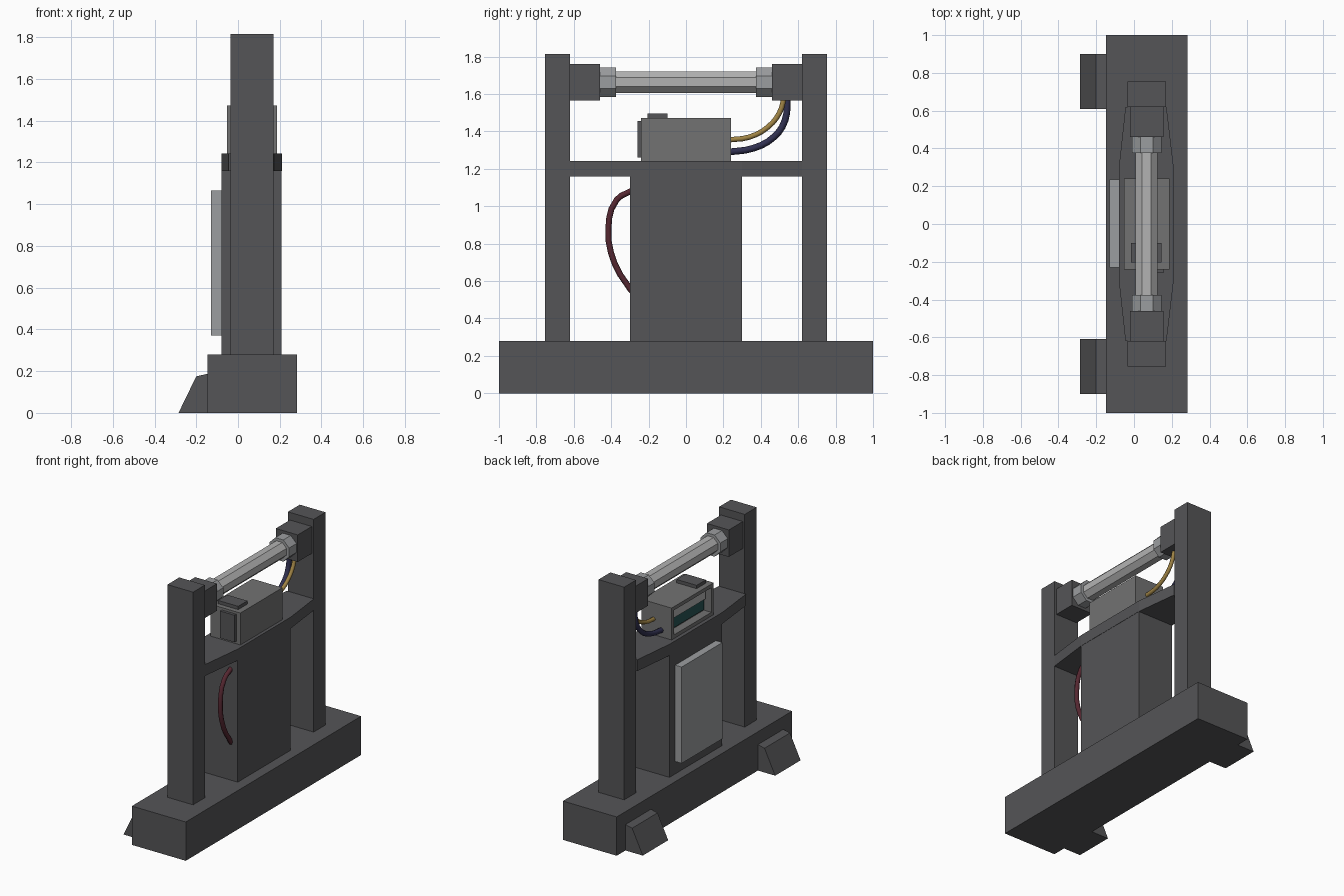
import bpy, bmesh, math

if "Cube" in bpy.data.objects:
    bpy.data.objects.remove(bpy.data.objects["Cube"])


def material(name, r, g, b):
    m = bpy.data.materials.new(name)
    m.diffuse_color = (r, g, b, 1)
    m.use_nodes = True
    m.node_tree.nodes["Principled BSDF"].inputs["Base Color"].default_value = m.diffuse_color
    return m


DARK = material("dark_grey", 0.09, 0.09, 0.095)
MID = material("mid_grey", 0.17, 0.17, 0.17)
LIGHT = material("light_grey", 0.33, 0.34, 0.35)
STEEL = material("steel", 0.45, 0.45, 0.45)
TEAL = material("dark_teal", 0.02, 0.09, 0.09)
YELLOW = material("cable_yellow", 0.35, 0.23, 0.06)
NAVY = material("cable_navy", 0.03, 0.03, 0.08)
RED = material("cable_red", 0.09, 0.02, 0.03)


def finish(bm, name, mat):
    bmesh.ops.recalc_face_normals(bm, faces=bm.faces)
    me = bpy.data.meshes.new(name)
    bm.to_mesh(me)
    bm.free()
    me.materials.append(mat)
    ob = bpy.data.objects.new(name, me)
    bpy.context.collection.objects.link(ob)
    return ob


def prism(name, outline, offset, mat):
    """Extrude a closed planar outline along an offset."""
    bm = bmesh.new()
    face = bm.faces.new([bm.verts.new(p) for p in outline])
    ext = bmesh.ops.extrude_face_region(bm, geom=[face], use_keep_orig=True)
    verts = [v for v in ext["geom"] if isinstance(v, bmesh.types.BMVert)]
    bmesh.ops.translate(bm, verts=verts, vec=offset)
    return finish(bm, name, mat)


def box(name, x, y, z, mat):
    outline = [(x[0], y[0], z[0]), (x[1], y[0], z[0]), (x[1], y[1], z[0]), (x[0], y[1], z[0])]
    return prism(name, outline, (0, 0, z[1] - z[0]), mat)


def octagon_bar(name, y0, y1, half_width, mat):
    """Flat-topped octagonal bar along y on the lamp axis."""
    r = half_width / math.cos(math.pi / 8)
    angles = [math.pi / 8 + i * math.pi / 4 for i in range(8)]
    outline = [(0.067 + r * math.cos(a), y0, 1.663 + r * math.sin(a)) for a in angles]
    return prism(name, outline, (0, y1 - y0, 0), mat)


def cable(name, x, path, radius, mat):
    cu = bpy.data.curves.new(name, 'CURVE')
    cu.dimensions = '3D'
    cu.bevel_depth = radius
    cu.bevel_resolution = 2
    cu.resolution_u = 3
    cu.use_fill_caps = True
    sp = cu.splines.new('BEZIER')
    sp.bezier_points.add(len(path) - 1)
    for bp, (y, z) in zip(sp.bezier_points, path):
        bp.co = (x, y, z)
        bp.handle_left_type = bp.handle_right_type = 'AUTO'
    cu.materials.append(mat)
    bpy.context.collection.objects.link(bpy.data.objects.new(name, cu))


# Base
box("base", (-0.147, 0.283), (-1, 1), (0, 0.28), DARK)

# Parts repeated at both ends
for s, end in ((-1, "front"), (1, "rear")):
    y0 = s * 0.755 - 0.145
    foot = [(-0.285, 0), (-0.20, 0.175), (-0.147, 0.187), (-0.147, 0)]
    prism(end + "_foot", [(x, y0, z) for x, z in foot], (0, 0.29, 0), DARK)
    box(end + "_post", (-0.035, 0.17), sorted((s * 0.62, s * 0.755)), (0.28, 1.815), DARK)
    box(end + "_socket", (-0.02, 0.155), sorted((s * 0.46, s * 0.62)), (1.565, 1.76), DARK)
    octagon_bar(end + "_collar", s * 0.375, s * 0.46, 0.078, LIGHT)

# Tube between the posts
octagon_bar("tube", -0.376, 0.376, 0.058, STEEL)

# Shelf that bulges out around the cabinet
half = [(-0.045, -0.62), (0.172, -0.62), (0.21, -0.3)]
shelf = half + [(0.21, 0.3), (0.172, 0.62), (-0.045, 0.62), (-0.08, 0.3), (-0.08, -0.3)]
prism("shelf", [(x, y, 1.16) for x, y in shelf], (0, 0, 0.082), DARK)

# Cabinet with raised panel
box("cabinet", (-0.078, 0.208), (-0.3, 0.3), (0.28, 1.16), DARK)
box("cabinet_panel", (-0.13, -0.078), (-0.23, 0.235), (0.37, 1.065), LIGHT)

# Control box with a recessed window on its left side
ctrl = box("control_box", (-0.053, 0.187), (-0.24, 0.24), (1.242, 1.472), MID)
bm = bmesh.new()
bm.from_mesh(ctrl.data)
window = min(bm.faces, key=lambda f: f.calc_center_median().x)
bmesh.ops.inset_region(bm, faces=[window], thickness=0.037)
inner = bmesh.ops.extrude_discrete_faces(bm, faces=[window])["faces"][0]
bmesh.ops.translate(bm, verts=inner.verts, vec=(0.06, 0, 0))
bm.to_mesh(ctrl.data)
bm.free()
box("window_screen", (-0.003, 0.012), (-0.2, 0.2), (1.28, 1.36), TEAL)
box("window_bar", (-0.015, 0.012), (-0.2, 0.2), (1.36, 1.42), STEEL)
box("front_plate", (0.04, 0.155), (-0.26, -0.24), (1.26, 1.455), DARK)
box("top_plate", (-0.015, 0.145), (-0.205, -0.10), (1.47, 1.496), DARK)

# Cables
cable("yellow_cable", 0.09, [(0.23, 1.355), (0.34, 1.37), (0.44, 1.425), (0.50, 1.50), (0.525, 1.58)], 0.014, YELLOW)
cable("navy_cable", 0.03, [(0.23, 1.29), (0.36, 1.31), (0.47, 1.37), (0.53, 1.46), (0.542, 1.58)], 0.018, NAVY)
cable("red_cable", 0.15, [(-0.29, 1.083), (-0.37, 1.035), (-0.415, 0.88), (-0.38, 0.69), (-0.29, 0.545)], 0.016, RED)
